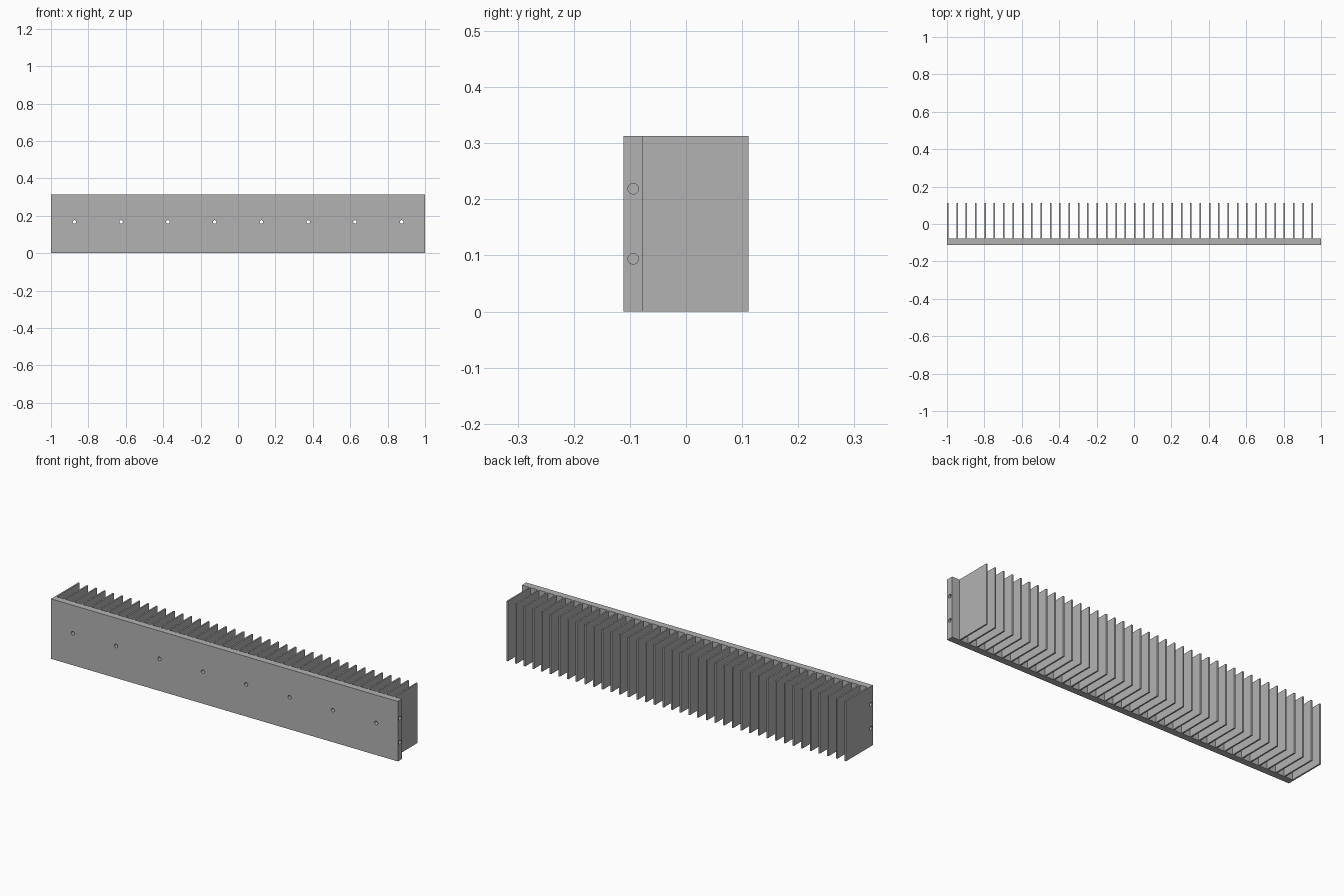
import bpy
import math
from mathutils import Matrix

default = bpy.data.objects.get("Cube")
if default:
    bpy.data.objects.remove(default, do_unlink=True)

LENGTH, HEIGHT = 2.0, 0.3125
FRONT, PLATE_BACK, FIN_BACK = -0.1115, -0.0765, 0.1115
FIN_COUNT, PITCH, FIN_THICK = 40, 0.05, 0.008
HOLE_R = 0.0095

grey = bpy.data.materials.new("aluminium grey")
grey.use_nodes = True
colour = (0.45, 0.45, 0.45, 1.0)
grey.diffuse_color = colour
grey.node_tree.nodes["Principled BSDF"].inputs["Base Color"].default_value = colour


def box(name, low, high):
    """Axis-aligned box between two corners."""
    size = [b - a for a, b in zip(low, high)]
    centre = [(a + b) / 2 for a, b in zip(low, high)]
    bpy.ops.mesh.primitive_cube_add(size=1, location=centre)
    ob = bpy.context.object
    ob.name = name
    ob.data.transform(Matrix.Diagonal((*size, 1)))
    ob.data.materials.append(grey)
    return ob


def drill(target, location, rotation, depth):
    """Cut a round hole centred on location, then discard the cutter."""
    bpy.ops.mesh.primitive_cylinder_add(vertices=24, radius=HOLE_R, depth=depth,
                                        location=location, rotation=rotation)
    cutter = bpy.context.object
    cutter.hide_render = True
    cutter.data.materials.append(grey)
    mod = target.modifiers.new("hole", 'BOOLEAN')
    mod.operation, mod.solver, mod.object = 'DIFFERENCE', 'EXACT', cutter
    bpy.context.view_layer.objects.active = target
    bpy.ops.object.modifier_apply(modifier=mod.name)
    bpy.data.objects.remove(cutter, do_unlink=True)


# Base plate
plate = box("base_plate", (-LENGTH / 2, FRONT, 0), (LENGTH / 2, PLATE_BACK, HEIGHT))
plate_mid = (FRONT + PLATE_BACK) / 2

# Row of through holes along the front, between the fins
for i in range(8):
    drill(plate, (-0.875 + 0.25 * i, plate_mid, 0.167), (math.pi / 2, 0, 0), 0.1)

# Two blind holes in each end
for side in (-1, 1):
    for z in (0.094, 0.219):
        drill(plate, (side * LENGTH / 2, plate_mid, z), (0, math.pi / 2, 0), 0.12)

# Cooling fins, the first one flush with the right end
for i in range(FIN_COUNT):
    x = -LENGTH / 2 + PITCH * i
    box(f"fin_{i + 1:02d}", (x, PLATE_BACK, 0), (x + FIN_THICK, FIN_BACK, HEIGHT))

# Smooth hole walls, crisp plate edges
bpy.ops.object.select_all(action='DESELECT')
plate.select_set(True)
bpy.context.view_layer.objects.active = plate
bpy.ops.object.shade_smooth_by_angle(angle=math.radians(30))
